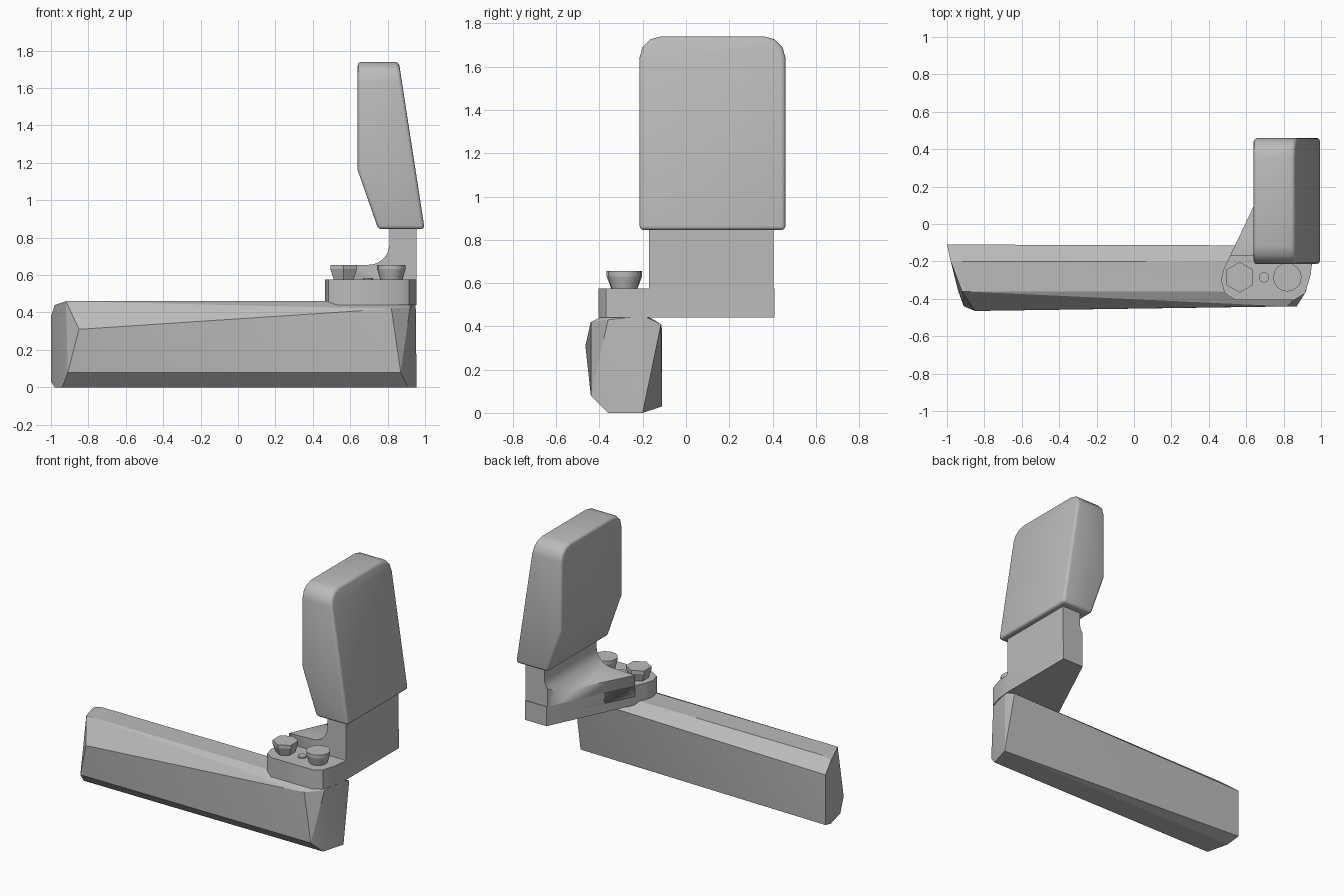
import bpy, bmesh, math
from mathutils import Vector

cube = bpy.data.objects.get("Cube")
if cube:
    bpy.data.objects.remove(cube, do_unlink=True)

grey = bpy.data.materials.new("plain grey")
grey.use_nodes = True
grey.diffuse_color = (0.5, 0.5, 0.5, 1)
grey.node_tree.nodes["Principled BSDF"].inputs["Base Color"].default_value = (0.5, 0.5, 0.5, 1)


def finish(bm, name, angle=30):
    bmesh.ops.recalc_face_normals(bm, faces=bm.faces)
    mesh = bpy.data.meshes.new(name)
    bm.to_mesh(mesh)
    bm.free()
    mesh.materials.append(grey)
    obj = bpy.data.objects.new(name, mesh)
    bpy.context.collection.objects.link(obj)
    bpy.ops.object.select_all(action="DESELECT")
    obj.select_set(True)
    bpy.context.view_layer.objects.active = obj
    bpy.ops.object.shade_smooth_by_angle(angle=math.radians(angle))
    return obj


def prism(points, place, start, end):
    """Extrude a flat outline; place maps (a, b, depth) to a position."""
    bm = bmesh.new()
    face = bm.faces.new([bm.verts.new(place(a, b, start)) for a, b in points])
    out = bmesh.ops.extrude_face_region(bm, geom=[face])
    shift = Vector(place(0, 0, end)) - Vector(place(0, 0, start))
    bmesh.ops.translate(bm, vec=shift, verts=[v for v in out["geom"] if isinstance(v, bmesh.types.BMVert)])
    bmesh.ops.recalc_face_normals(bm, faces=bm.faces)
    return bm


def flat(a, b, depth):
    return (a, b, depth)


def side(a, b, depth):
    return (a, depth, b)


def bevel(bm, edges, size, segments):
    bmesh.ops.bevel(bm, geom=edges, offset=size, segments=segments, profile=0.5,
                    affect="EDGES", clamp_overlap=True)


# Long faceted bar
left_end = [(-0.85, -0.465, 0.31), (-0.91, -0.44, 0.08), (-0.94, -0.36, 0),
            (-0.98, -0.2, 0), (-1, -0.11, 0.03), (-1, -0.11, 0.38),
            (-0.98, -0.2, 0.44), (-0.92, -0.2, 0.46), (-0.92, -0.36, 0.46)]
right_end = [(0.82, -0.44, 0.42), (0.87, -0.44, 0.08), (0.91, -0.36, 0),
             (0.955, -0.2, 0), (0.94, -0.115, 0.41), (0.95, -0.2, 0.45),
             (0.9, -0.2, 0.46), (0.88, -0.36, 0.46), (0.92, -0.36, 0.43)]
bm = bmesh.new()
for p in left_end + right_end:
    bm.verts.new(p)
bmesh.ops.convex_hull(bm, input=bm.verts)
bmesh.ops.dissolve_limit(bm, angle_limit=math.radians(2), verts=bm.verts, edges=bm.edges)
finish(bm, "long_bar", 15)

# Bracket plate seen from above, with rounded front corners
plan = [(0.955, 0.41), (0.79, 0.41), (0.48, -0.24), (0.465, -0.3), (0.485, -0.37),
        (0.54, -0.405), (0.86, -0.405), (0.915, -0.37), (0.945, -0.27), (0.955, -0.17)]
finish(prism(plan, flat, 0.44, 0.575), "bracket_plate", 40)

# Upright wall with a concave foot, trimmed to the plate outline
foot = [(0.955, 0.5), (0.955, 0.87), (0.81, 0.87), (0.81, 0.77)]
for i in range(1, 8):
    t = i / 8 * math.pi / 2
    foot.append((0.70 + 0.11 * math.cos(t), 0.77 - 0.115 * math.sin(t)))
foot += [(0.70, 0.655), (0.42, 0.645), (0.42, 0.5)]
wall = finish(prism(foot, side, -0.17, 0.405), "bracket_wall", 40)
trim = finish(prism(plan, flat, 0.4, 1.0), "wall_trimmer")
trim.hide_render = True
cut = wall.modifiers.new("trim", "BOOLEAN")
cut.operation = "INTERSECT"
cut.solver = "EXACT"
cut.object = trim
bpy.context.view_layer.objects.active = wall
bpy.ops.object.select_all(action="DESELECT")
wall.select_set(True)
bpy.ops.object.modifier_apply(modifier=cut.name)
bpy.data.objects.remove(trim, do_unlink=True)

# Two tapered knobs and the small screw between them
for name, x, sides, low, high, top in (("faceted_knob", 0.565, 6, 0.055, 0.082, 0.655),
                                       ("round_knob", 0.82, 16, 0.055, 0.076, 0.655),
                                       ("small_screw", 0.695, 10, 0.028, 0.028, 0.585)):
    bm = bmesh.new()
    bottom = 0.56
    waist = bottom + (top - bottom) * 0.75
    for r1, r2, z1, z2 in ((low, high, bottom, waist), (high, high, waist, top)):
        made = bmesh.ops.create_cone(bm, cap_ends=True, segments=sides, radius1=r1,
                                     radius2=r2, depth=z2 - z1)
        bmesh.ops.translate(bm, vec=(x, -0.285, (z1 + z2) / 2), verts=made["verts"])
    finish(bm, name)

# Padded upright block with a sloped outer face
profile = [(0.64, 1.74), (0.86, 1.74), (0.998, 0.845), (0.75, 0.845), (0.64, 1.16)]
bm = prism(profile, side, -0.215, 0.46)
top_corners = [e for e in bm.edges if all(v.co.z > 1.7 for v in e.verts)
               and abs(e.verts[0].co.y - e.verts[1].co.y) < 0.01]
bevel(bm, top_corners, 0.1, 3)
rim = [e for e in bm.edges if e.calc_face_angle(0) > math.radians(40)]
bevel(bm, rim, 0.02, 3)
finish(bm, "upright_pad", 35)
